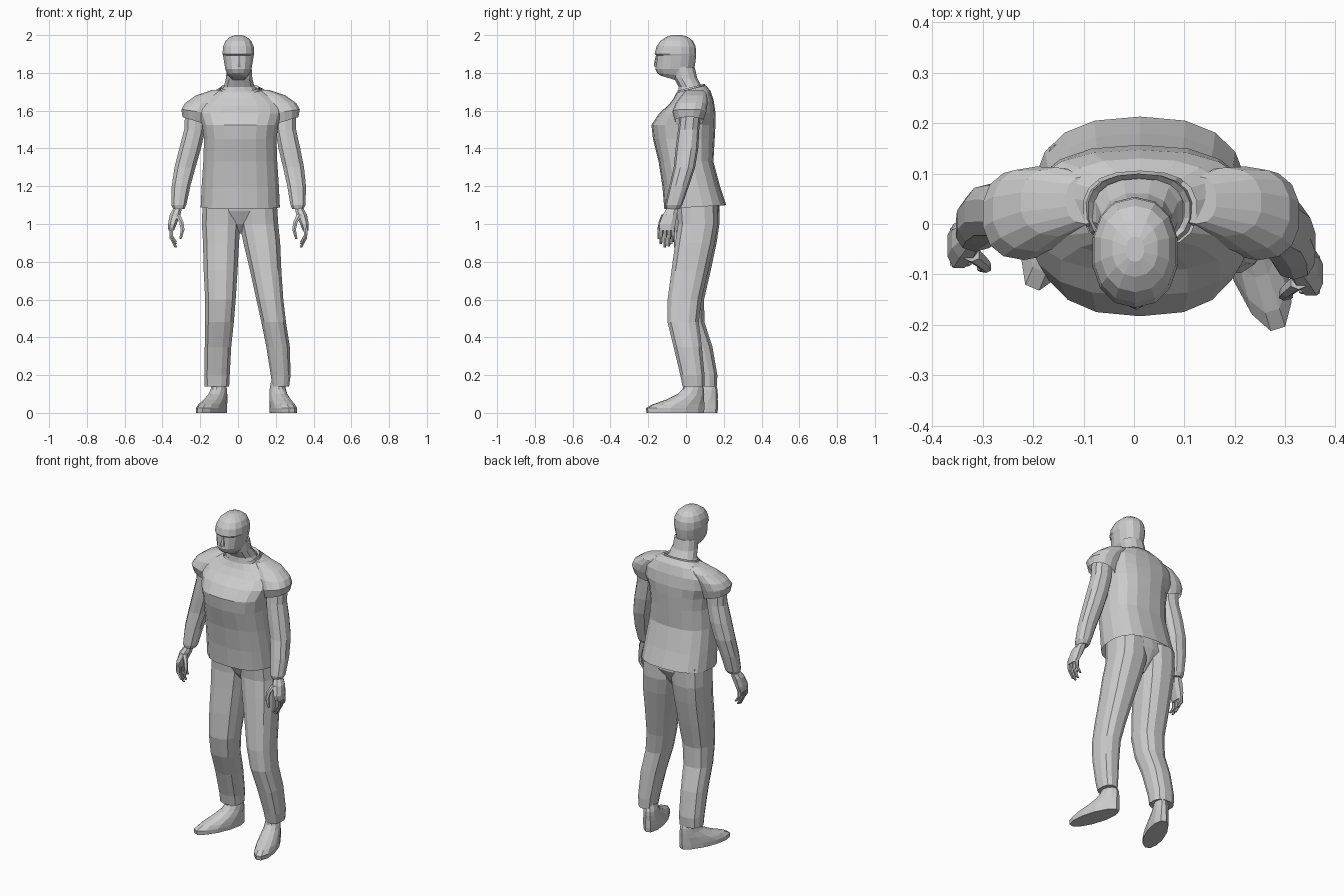
import bpy, bmesh, math
from mathutils import Matrix


def loft(name, rings, n=12, p=0.85, caps=(True, True), xform=None):
    """Skin stacked rings: (z, x0, x1, y0, y1[, tilt_x, tilt_y]), bottom to top."""
    bm = bmesh.new()
    loops = []
    for r in rings:
        z, x0, x1, y0, y1 = r[:5]
        tx, ty = r[5:7] if len(r) > 5 else (0, 0)
        loop = []
        for i in range(n):
            a = 2 * math.pi * (i + 0.5) / n
            c, s = math.cos(a), math.sin(a)
            dx = math.copysign(abs(c) ** p, c) * abs(x1 - x0) / 2
            dy = math.copysign(abs(s) ** p, s) * (y1 - y0) / 2
            loop.append(bm.verts.new(((x0 + x1) / 2 + dx, (y0 + y1) / 2 + dy,
                                      z + tx * dx + ty * dy)))
        loops.append(loop)
    for a, b in zip(loops, loops[1:]):
        for i in range(n):
            j = (i + 1) % n
            bm.faces.new((a[i], a[j], b[j], b[i]))
    if caps[0]:
        bm.faces.new(loops[0][::-1])
    if caps[1]:
        bm.faces.new(loops[-1])
    if xform:
        bm.transform(xform)
    bmesh.ops.recalc_face_normals(bm, faces=bm.faces)
    me = bpy.data.meshes.new(name)
    bm.to_mesh(me)
    bm.free()
    ob = bpy.data.objects.new(name, me)
    bpy.context.collection.objects.link(ob)
    return ob


def centred(rows, cx):
    """Turn (z, half width, y0, y1[, tilts]) rows into rings about cx."""
    return [(r[0], cx - r[1], cx + r[1], r[2], r[3], *r[4:]) for r in rows]


# Head with brow ledge, and nose
loft("head", centred([
    (1.77, .035, -.135, -.03, 0, -.3), (1.79, .058, -.152, .03, 0, -.1), (1.82, .071, -.162, .044),
    (1.86, .078, -.158, .05), (1.892, .083, -.156, .054), (1.9, .086, -.166, .054),
    (1.94, .083, -.156, .051), (1.97, .069, -.135, .036), (1.99, .046, -.105, .01),
    (2.0, .018, -.075, -.025)], .002), n=14, p=.9)
loft("nose", centred([(1.835, .016, -.17, -.14), (1.85, .014, -.17, -.14),
                      (1.89, .009, -.16, -.14)], .004), n=6)
loft("neck", centred([(1.65, .11, -.05, .12), (1.7, .1, -.042, .1), (1.725, .084, -.04, .088),
                      (1.77, .072, -.065, .062), (1.83, .068, -.08, .048)], .006))

# Shirt body, open at hem
loft("shirt_body", centred([
    (1.09, .212, -.115, .213, 0, .06), (1.2, .207, -.125, .18), (1.33, .198, -.145, .145),
    (1.45, .194, -.175, .152), (1.525, .204, -.183, .156), (1.585, .226, -.143, .157),
    (1.64, .222, -.095, .147, 0, .1), (1.685, .17, -.065, .13, 0, .2),
    (1.715, .113, -.05, .105, 0, .25)], .012), n=18, p=.8, caps=(False, False))
loft("collar", centred([(1.69, .11, -.05, .1, 0, .25), (1.724, .102, -.045, .1, 0, .25),
                        (1.715, .09, -.036, .09, 0, .25)], .01), n=18, caps=(False, False))

# Arms, sleeves and hands, mirrored about the slightly shifted body line
SLEEVE = [(1.545, .165, .307, -.058, .09, .3, 0), (1.595, .15, .315, -.072, .108, .15, 0),
          (1.64, .12, .296, -.055, .114), (1.68, .09, .24, -.025, .112),
          (1.71, .07, .15, .0, .095)]
ARM = [(1.08, .272, .335, -.105, -.035), (1.1, .262, .345, -.11, -.02),
       (1.2, .245, .348, -.088, .015), (1.3, .222, .338, -.065, .048),
       (1.4, .198, .318, -.055, .065), (1.5, .18, .296, -.042, .07),
       (1.6, .18, .296, -.03, .08)]
PALM = [(.965, .328, .36, -.142, -.06), (1.0, .313, .362, -.145, -.052),
        (1.05, .292, .353, -.125, -.045), (1.09, .285, .33, -.1, -.04)]
THUMB = [(.92, .288, .302, -.15, -.134), (.97, .272, .294, -.152, -.13),
         (1.01, .277, .303, -.145, -.12), (1.05, .295, .33, -.13, -.1)]

for side, s in (("right", 1), ("left", -1)):
    def place(rows):
        # the left forearm hangs a little further back and out
        out = []
        for r in rows:
            k = max(0, min(1, (1.6 - r[0]) / .5)) if s < 0 else 0
            d, e = .055 * k, .014 - .024 * k
            t = (r[5] * s, r[6]) if len(r) > 5 else (0, 0)
            a, b = sorted((e + s * r[1], e + s * r[2]))
            out.append((r[0], a, b, r[3] + d, r[4] + d, *t))
        return out
    loft(side + "_sleeve", place(SLEEVE), n=14, caps=(False, True))
    loft(side + "_arm", place(ARM), n=10)
    loft(side + "_palm", place(PALM), n=8)
    loft(side + "_thumb", place(THUMB), n=6)
    for k, tip in enumerate((.895, .875, .88, .905)):
        y = -.132 + k * .021
        loft(f"{side}_finger_{k + 1}", place([
            (tip, .312, .326, y - .007, y + .006), ((tip + .975) / 2, .334, .353, y - .009, y + .009),
            (.98, .332, .356, y - .01, y + .01)]), n=6)

# Trousers: seat and two legs, the right one stepping forward
loft("trouser_seat", [(.95, -.005, .03, .02, .1), (1.0, -.06, .08, -.02, .14),
                      (1.07, -.18, .2, -.05, .175), (1.15, -.188, .208, -.06, .165)], n=14)
LEGS = {
    "right": [(.14, .18, .272, -.02, .1), (.2, .172, .28, -.032, .1), (.35, .148, .276, -.068, .086),
              (.48, .122, .256, -.1, .07), (.6, .095, .242, -.1, .085), (.75, .062, .232, -.08, .12),
              (.9, .026, .226, -.06, .155), (1.0, .005, .216, -.045, .172), (1.12, .0, .208, -.055, .17)],
    "left": [(.14, -.178, -.045, .045, .165), (.2, -.18, -.042, .035, .168), (.35, -.178, -.034, -.01, .142),
             (.48, -.176, -.02, -.06, .1), (.6, -.176, -.01, -.082, .098), (.75, -.184, .0, -.072, .133),
             (.9, -.188, .008, -.055, .165), (1.0, -.194, .015, -.045, .18), (1.12, -.19, .018, -.05, .18)]}
for side, rings in LEGS.items():
    loft(side + "_trouser_leg", rings, n=12, p=.8)

# Shoes, turned outward
SHOE = [(0, .057, -.22, .1), (.025, .058, -.223, .103), (.045, .056, -.185, .102),
        (.07, .052, -.11, .1), (.1, .045, -.045, .1), (.125, .042, -.018, .098),
        (.16, .036, -.005, .085)]
for side, x, y, deg in (("right", .222, 0, 17), ("left", -.117, .074, -23)):
    m = Matrix.Translation((x, y, 0)) @ Matrix.Rotation(math.radians(deg), 4, 'Z')
    loft(side + "_shoe", centred(SHOE, 0), n=12, p=1, xform=m)
